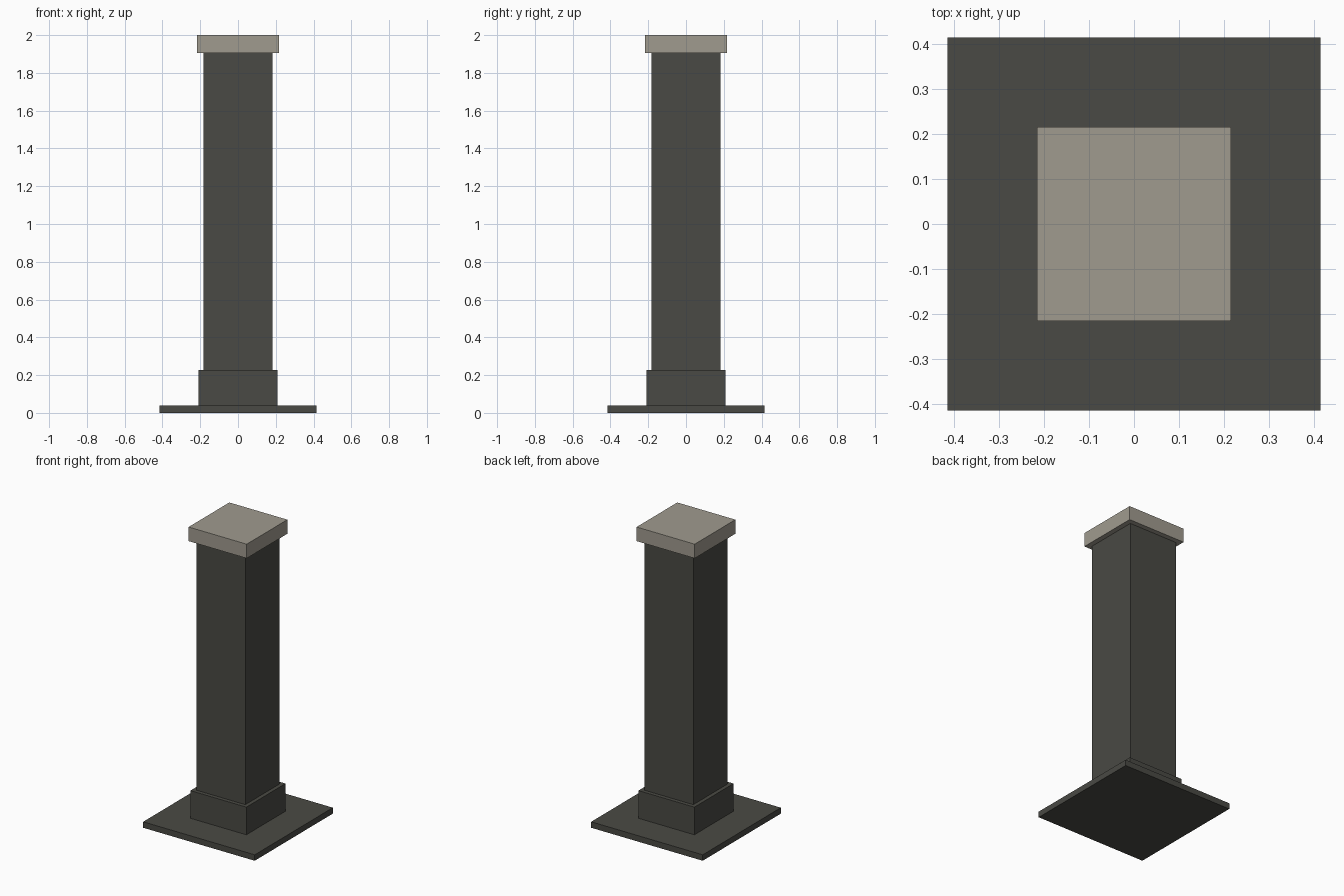
import bpy

if "Cube" in bpy.data.objects:
    bpy.data.objects.remove(bpy.data.objects["Cube"])


def make_material(name, colour):
    mat = bpy.data.materials.new(name)
    mat.diffuse_color = (*colour, 1.0)
    mat.use_nodes = True
    mat.node_tree.nodes["Principled BSDF"].inputs["Base Color"].default_value = mat.diffuse_color
    return mat


def square_block(name, width, bottom, top, mat):
    bpy.ops.mesh.primitive_cube_add(size=1, location=(0, 0, (bottom + top) / 2))
    block = bpy.context.object
    block.name = name
    block.scale = (width, width, top - bottom)
    bpy.ops.object.transform_apply(location=False, rotation=False, scale=True)
    block.data.materials.append(mat)
    return block


dark_metal = make_material("dark grey metal", (0.068, 0.068, 0.058))
stone = make_material("warm grey cap", (0.352, 0.328, 0.275))

# Flat mounting plate, collar, post shaft and overhanging cap
square_block("base_plate", 0.83, 0.0, 0.04, dark_metal)
square_block("collar", 0.416, 0.04, 0.226, dark_metal)
square_block("post_shaft", 0.364, 0.04, 1.905, dark_metal)
square_block("post_cap", 0.432, 1.905, 2.0, stone)
